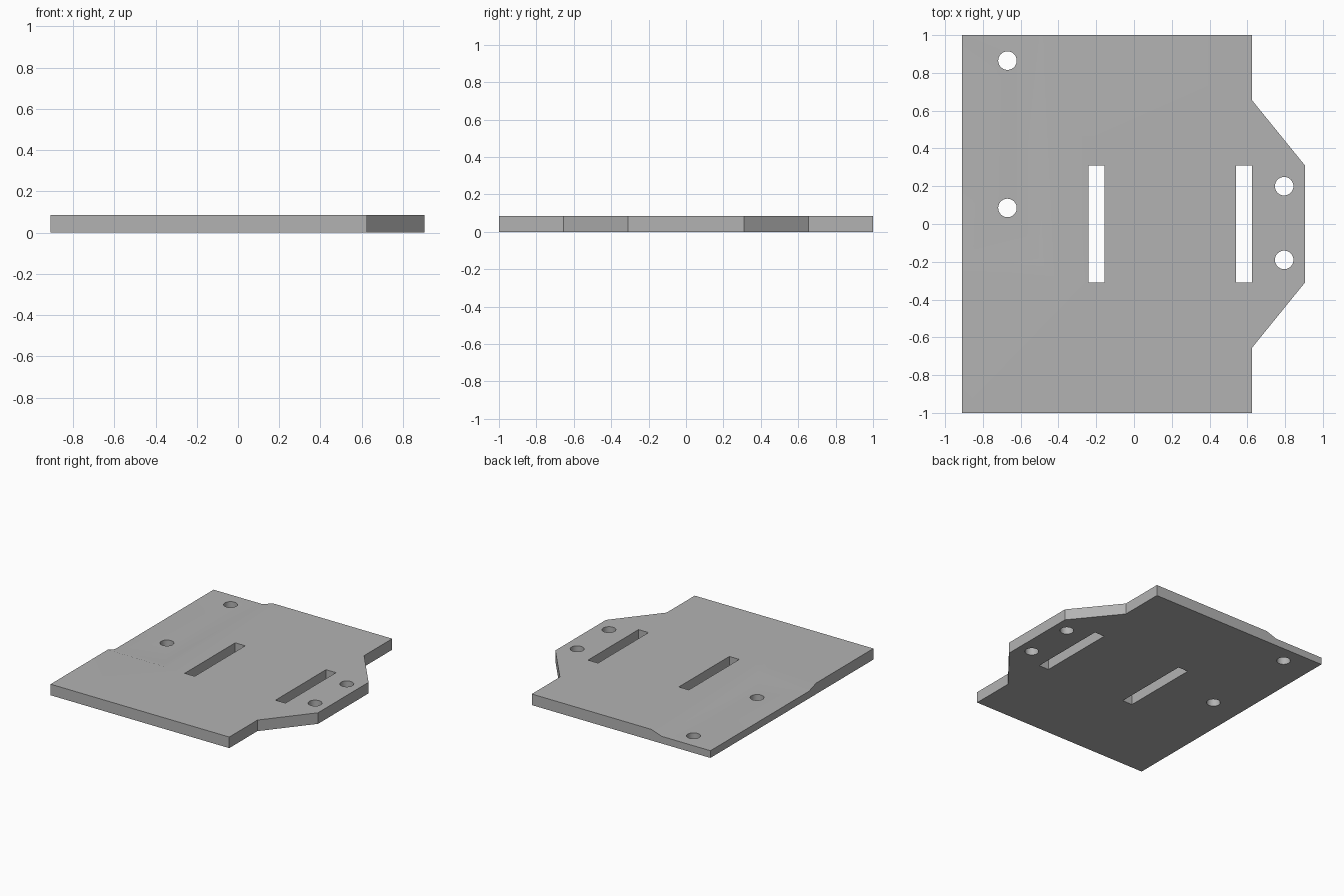
import bpy
import bmesh
from math import radians

if "Cube" in bpy.data.objects:
    bpy.data.objects.remove(bpy.data.objects["Cube"], do_unlink=True)

THICK = 0.086       # plate thickness
FLOOR = 0.056       # height of the recessed corner
RAMP = 0.09         # width of the ramp around the recess

grey = bpy.data.materials.new("plain grey")
grey.use_nodes = True
grey.diffuse_color = (0.45, 0.45, 0.45, 1)
grey.node_tree.nodes["Principled BSDF"].inputs["Base Color"].default_value = (0.45, 0.45, 0.45, 1)


def loft(name, lower, upper, z0, z1):
    """Solid between two outlines with the same number of points."""
    bm = bmesh.new()
    a = [bm.verts.new((x, y, z0)) for x, y in lower]
    b = [bm.verts.new((x, y, z1)) for x, y in upper]
    bm.faces.new(a[::-1])
    bm.faces.new(b)
    for i in range(len(a)):
        j = (i + 1) % len(a)
        bm.faces.new((a[i], a[j], b[j], b[i]))
    bmesh.ops.recalc_face_normals(bm, faces=bm.faces)
    mesh = bpy.data.meshes.new(name)
    bm.to_mesh(mesh)
    bm.free()
    mesh.materials.append(grey)
    obj = bpy.data.objects.new(name, mesh)
    bpy.context.collection.objects.link(obj)
    return obj


def box(x0, x1, y0, y1):
    return [(x0, y0), (x1, y0), (x1, y1), (x0, y1)]


# Plate outline with the tapered tab on the left side
right_half = [(0.625, 0.655), (0.905, 0.31)]
outline = [(-0.91, -1), (0.625, -1)]
outline += [(x, -y) for x, y in right_half] + right_half[::-1]
outline += [(0.625, 1), (-0.91, 1)]
plate = loft("mounting_plate", outline, outline, 0, THICK)

# Shallow recess in the back right corner, with ramped edges
rise = THICK - FLOOR
cutters = [loft("recess_cutter",
                box(-1.5, -0.49, -0.21, 1.5),
                box(-1.5, -0.49 + 2 * RAMP, -0.21 - 2 * RAMP, 1.5),
                FLOOR, FLOOR + 2 * rise)]

# Two long slots
for x in (-0.198, 0.582):
    slot = box(x - 0.043, x + 0.043, -0.31, 0.31)
    cutters.append(loft("slot_cutter", slot, slot, -0.1, 0.3))

# Four round bolt holes
for x, y in ((-0.67, 0.865), (-0.67, 0.085), (0.795, 0.2), (0.795, -0.19)):
    bpy.ops.mesh.primitive_cylinder_add(vertices=40, radius=0.049, depth=0.5, location=(x, y, 0))
    hole = bpy.context.object
    hole.name = "hole_cutter"
    hole.data.materials.append(grey)
    cutters.append(hole)

# Cut everything out and keep the finished mesh
for cutter in cutters:
    cutter.hide_render = True
    mod = plate.modifiers.new("cut", "BOOLEAN")
    mod.operation = "DIFFERENCE"
    mod.solver = "EXACT"
    mod.object = cutter
bpy.context.view_layer.update()
finished = bpy.data.meshes.new_from_object(plate.evaluated_get(bpy.context.evaluated_depsgraph_get()))
plate.modifiers.clear()
plate.data = finished
for cutter in cutters:
    bpy.data.objects.remove(cutter, do_unlink=True)

# Soft ramp and round holes, crisp outer edges
bpy.ops.object.select_all(action="DESELECT")
plate.select_set(True)
bpy.context.view_layer.objects.active = plate
bpy.ops.object.shade_smooth_by_angle(angle=radians(30))
normals = plate.modifiers.new("flat_large_faces", "WEIGHTED_NORMAL")
normals.keep_sharp = True
